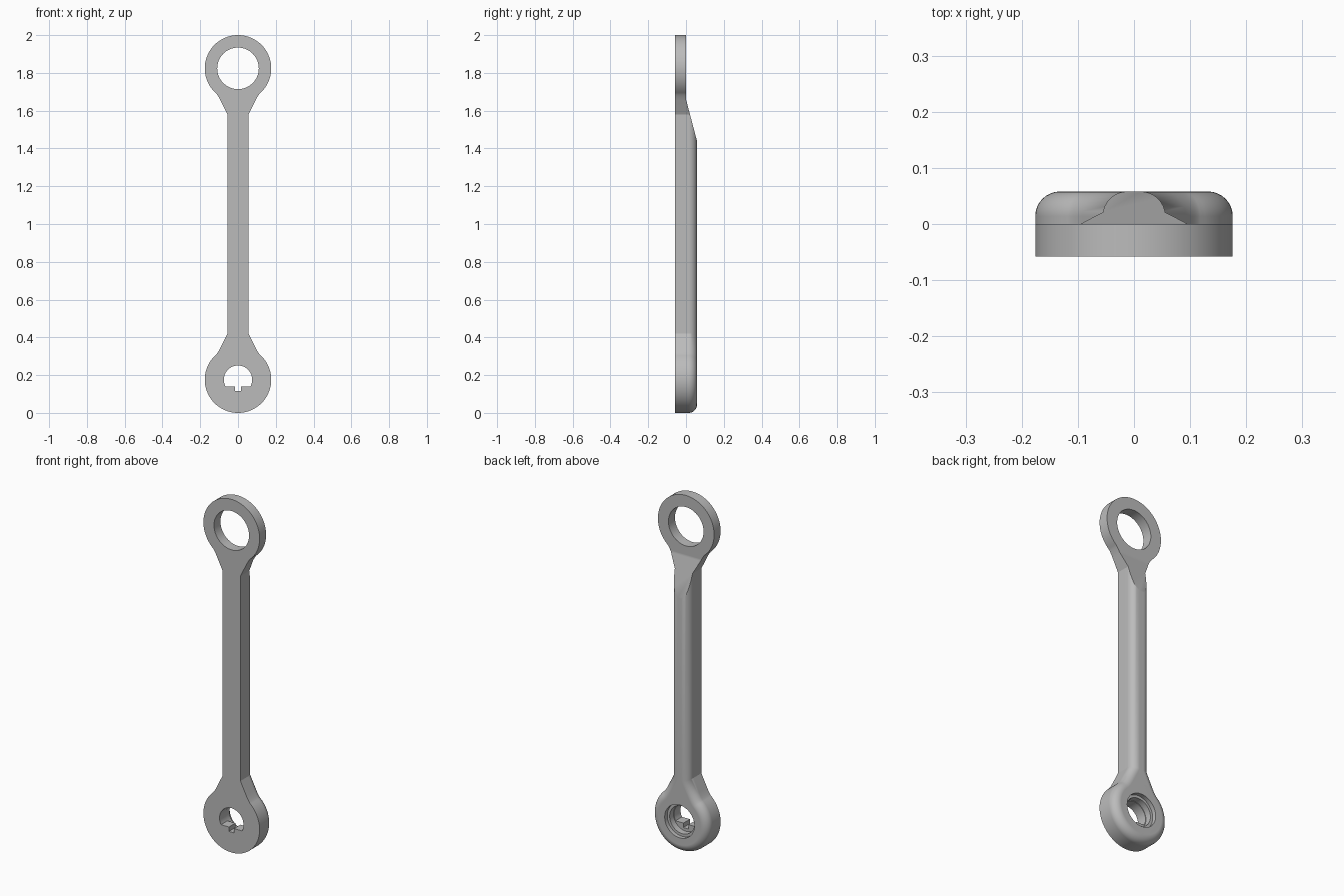
import bpy
import bmesh
from math import sin, cos, pi, radians, asin, sqrt
from mathutils import Vector

cube = bpy.data.objects.get("Cube")
if cube:
    bpy.data.objects.remove(cube, do_unlink=True)

FRONT, BACK = -0.058, 0.058
HEAD_R = 0.176
LOW_Z, HIGH_Z = HEAD_R, 2 - HEAD_R
ROUNDING = 0.044

steel = bpy.data.materials.new("grey_steel")
steel.use_nodes = True
grey = (0.5, 0.5, 0.5, 1)
steel.diffuse_color = grey
steel.node_tree.nodes["Principled BSDF"].inputs["Base Color"].default_value = grey


def arc(radius, z, start, end, count):
    """Points of an arc around (0, z), angles in radians from +x."""
    return [(radius * cos(a), z + radius * sin(a))
            for a in (start + (end - start) * i / count for i in range(count + 1))]


def prism(name, outline, y0, y1, rounding=0):
    """Extrude an x-z outline along y, optionally rounding the back rim."""
    bm = bmesh.new()
    face = bm.faces.new([bm.verts.new((x, y0, z)) for x, z in outline])
    ext = bmesh.ops.extrude_face_region(bm, geom=[face])["geom"]
    moved = [v for v in ext if isinstance(v, bmesh.types.BMVert)]
    bmesh.ops.translate(bm, verts=moved, vec=(0, y1 - y0, 0))
    bmesh.ops.recalc_face_normals(bm, faces=bm.faces)
    if rounding:
        rim = [e for e in bm.edges if all(abs(v.co.y - y1) < 1e-5 for v in e.verts)]
        bmesh.ops.bevel(bm, geom=rim, offset=rounding, segments=8, profile=0.5,
                        affect='EDGES', clamp_overlap=False)
    mesh = bpy.data.meshes.new(name)
    bm.to_mesh(mesh)
    bm.free()
    obj = bpy.data.objects.new(name, mesh)
    bpy.context.collection.objects.link(obj)
    mesh.materials.append(steel)
    return obj


def circle(radius, z, count=64):
    return arc(radius, z, 0, 2 * pi, count)[:-1]


def blend(a, b, c, count=5):
    """Soft curve from a to c, pulled towards b."""
    a, b, c = Vector(a), Vector(b), Vector(c)
    return [tuple(a * (1 - t) ** 2 + b * 2 * t * (1 - t) + c * t * t)
            for t in (i / count for i in range(count))]


# Outline: lower right quarter, mirrored to the top and then to the left
join = radians(48)
head = arc(HEAD_R, LOW_Z, join, -pi / 2, 36)
neck = blend((0.092, 0.347), (0.108, 0.316), head[0])
lower = [(0.056, 0.42)] + neck + head
upper = [(x, 2 - z) for x, z in reversed(lower)]
right = upper + lower
left = [(-x, z) for x, z in reversed(right[1:-1])]
rod = prism("connecting_rod", right + left, FRONT, BACK, ROUNDING)

# Thinned upper eye with a ramp down from the shank
ramp = prism("ramp_cutter", [(-0.3, 1.4), (0.3, 1.4), (0.3, 2.1), (-0.3, 2.1)], 0, 0.2)
for v in ramp.data.vertices:
    if v.co.z < 1.5:
        v.co.z = 1.66 if v.co.y < 0.1 else 1.66 - 0.22 * 0.2 / BACK

# Upper eye, keyed lower bore and the round recesses behind it
BORE, FLAT_Z, SLOT = 0.075, 0.14, 0.016
flat = asin((FLAT_Z - LOW_Z) / BORE)
keyed = arc(BORE, LOW_Z, flat, pi - flat, 48)
keyed += [(-SLOT, FLAT_Z), (-SLOT, 0.115), (SLOT, 0.115), (SLOT, FLAT_Z)]
cutters = [
    ramp,
    prism("eye_cutter", circle(0.11, HIGH_Z), -0.2, 0.2),
    prism("keyed_bore_cutter", keyed, -0.2, 0.2),
    prism("bore_cutter", circle(BORE + 0.003, LOW_Z), 0, 0.2),
    prism("counterbore_cutter", circle(0.093, LOW_Z), 0.035, 0.2),
]

bpy.ops.object.select_all(action='DESELECT')
rod.select_set(True)
bpy.context.view_layer.objects.active = rod
for cutter in cutters:
    cutter.hide_render = True
    mod = rod.modifiers.new("cut", 'BOOLEAN')
    mod.operation, mod.solver, mod.object = 'DIFFERENCE', 'EXACT', cutter
    bpy.ops.object.modifier_apply(modifier=mod.name)
    bpy.data.objects.remove(cutter, do_unlink=True)

# Smooth rounded sides, crisp machined edges
bpy.ops.object.shade_smooth_by_angle(angle=radians(25))
normals = rod.modifiers.new("flat_face_normals", 'WEIGHTED_NORMAL')
normals.keep_sharp = True
